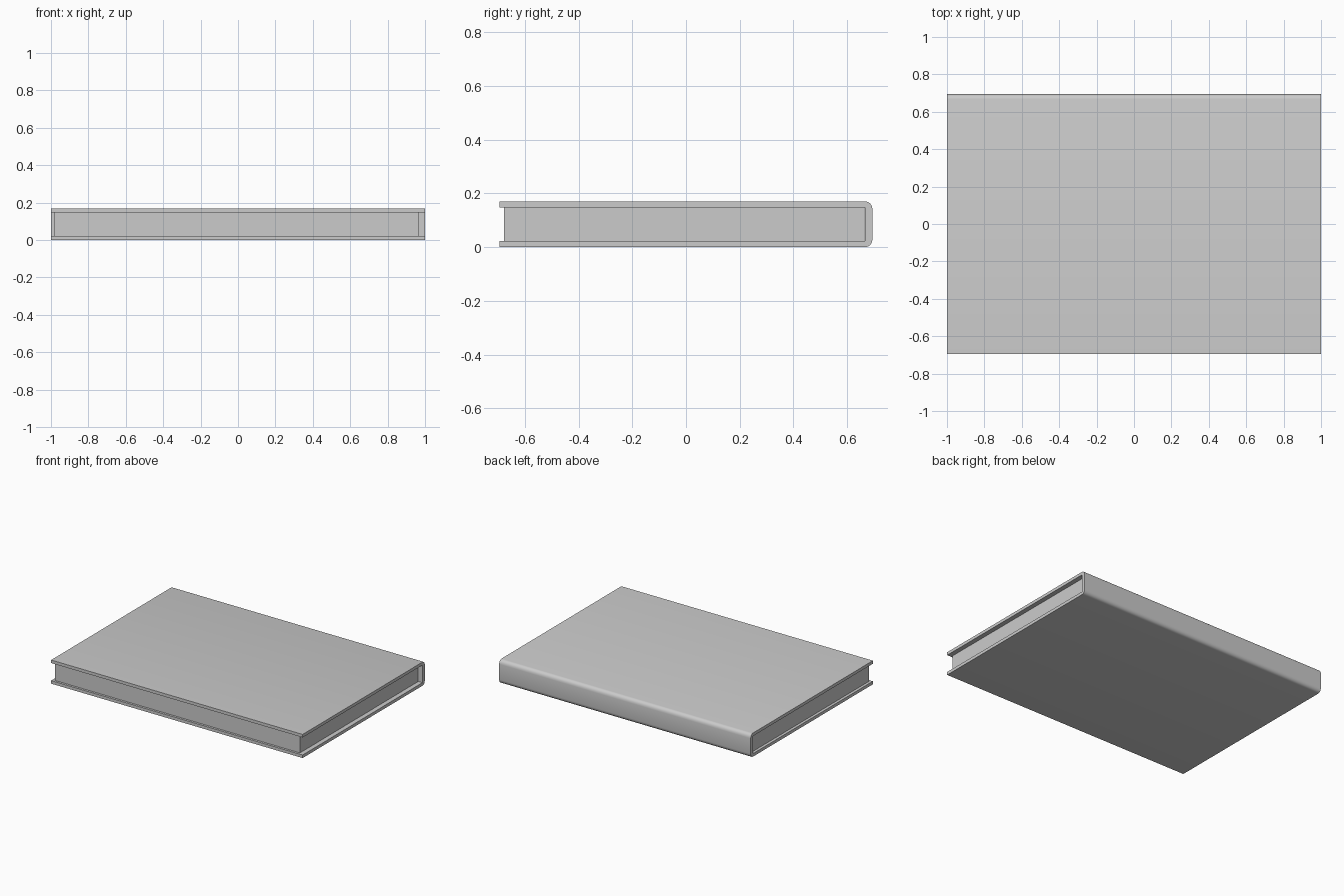
import bpy, bmesh, math

if "Cube" in bpy.data.objects:
    bpy.data.objects.remove(bpy.data.objects["Cube"])

H, T = 0.17, 0.022           # total height, board thickness
FRONT, BACK = -0.694, 0.694  # y extents


def extrude_profile(name, pts, x0, x1):
    """Extrude a closed (y, z) outline along x."""
    bm = bmesh.new()
    face = bm.faces.new([bm.verts.new((x0, y, z)) for y, z in pts])
    ext = bmesh.ops.extrude_face_region(bm, geom=[face])
    moved = [g for g in ext["geom"] if isinstance(g, bmesh.types.BMVert)]
    bmesh.ops.translate(bm, verts=moved, vec=(x1 - x0, 0, 0))
    bmesh.ops.recalc_face_normals(bm, faces=bm.faces)
    mesh = bpy.data.meshes.new(name)
    bm.to_mesh(mesh)
    bm.free()
    obj = bpy.data.objects.new(name, mesh)
    bpy.context.collection.objects.link(obj)
    return obj


# Cover: two boards joined by a spine with rounded outer corners
ry, rz, n = 0.026, 0.03, 4
arc = [(BACK - ry + ry * math.sin(a), rz - rz * math.cos(a))
       for a in (math.pi / 2 * i / n for i in range(n + 1))]
lower = [(0.667, T), (FRONT, T), (FRONT, 0)] + arc
upper = [(y, H - z) for y, z in reversed(lower)]
cover = extrude_profile("cover", lower + upper, -1, 1)
bpy.context.view_layer.objects.active = cover
cover.select_set(True)
bpy.ops.object.shade_smooth_by_angle(angle=math.radians(35))

# Page block, set in from the cover edges
extrude_profile("pages", [(-0.678, T - 0.001), (0.664, T - 0.001),
                          (0.664, H - T + 0.001), (-0.678, H - T + 0.001)],
                -0.98, 0.967)
